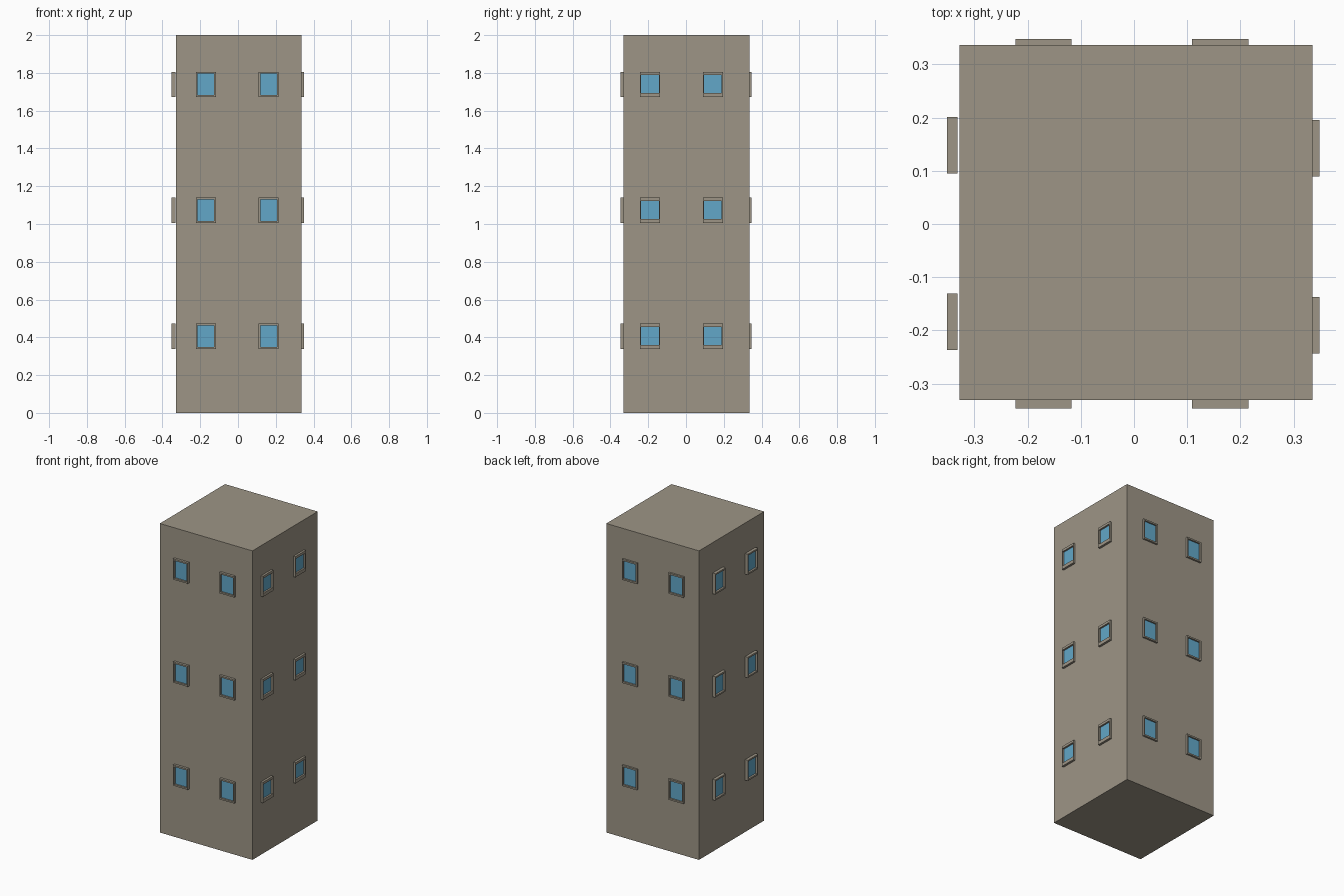
import bpy, bmesh
from math import radians
from mathutils import Matrix, Vector

if "Cube" in bpy.data.objects:
    bpy.data.objects.remove(bpy.data.objects["Cube"], do_unlink=True)


def material(name, rgb):
    m = bpy.data.materials.new(name)
    m.use_nodes = True
    m.diffuse_color = (*rgb, 1)
    m.node_tree.nodes["Principled BSDF"].inputs["Base Color"].default_value = (*rgb, 1)
    return m


STONE = material("stone", (0.337, 0.300, 0.238))
GLASS = material("blue glass", (0.122, 0.386, 0.578))

WIDTH, HEIGHT = 0.106, 0.134
FLOORS = {"lower": 0.405, "middle": 1.072, "upper": 1.739}


def add_object(name, mesh):
    obj = bpy.data.objects.new(name, mesh)
    bpy.context.collection.objects.link(obj)
    return obj


def box(bm, lo, hi):
    lo, hi = Vector(lo), Vector(hi)
    size = hi - lo
    bmesh.ops.create_cube(bm, size=1, matrix=Matrix.Translation((lo + hi) / 2)
                          @ Matrix.Diagonal((*size, 1)))


def window_mesh(name, back, front, glass, side, top, bottom):
    """Framed window facing local -y, with its glass sunk into the frame."""
    bm = bmesh.new()
    box(bm, (-WIDTH / 2, -front, -HEIGHT / 2), (WIDTH / 2, -back, HEIGHT / 2))
    pane = min(bm.faces, key=lambda f: f.calc_center_median().y)
    bmesh.ops.inset_region(bm, faces=[pane], thickness=0.003)
    for v in pane.verts:
        v.co.x = (WIDTH / 2 - side) * (1 if v.co.x > 0 else -1)
        v.co.z = HEIGHT / 2 - top if v.co.z > 0 else bottom - HEIGHT / 2
    pane = bmesh.ops.extrude_discrete_faces(bm, faces=[pane])["faces"][0]
    for v in pane.verts:
        v.co.y = -glass
    pane.material_index = 1
    bmesh.ops.recalc_face_normals(bm, faces=bm.faces)
    mesh = bpy.data.meshes.new(name)
    bm.to_mesh(mesh)
    bm.free()
    mesh.materials.append(STONE)
    mesh.materials.append(GLASS)
    return mesh


# Tower body
bm = bmesh.new()
box(bm, (-0.328, -0.331, 0), (0.335, 0.336, 2))
body = bpy.data.meshes.new("tower_body")
bm.to_mesh(body)
bm.free()
body.materials.append(STONE)
add_object("tower_body", body)

# Windows: wall, turn, columns along the wall, frame back, front, glass, margins
WALLS = [
    ("front", 0, (-0.170, 0.162), (0.325, 0.347, 0.336), (0.009, 0.010, 0.010)),
    ("left", 90, (-0.190, 0.142), (0.330, 0.349, 0.338), (0.006, 0.016, 0.022)),
    ("back", 180, (-0.162, 0.170), (0.330, 0.348, 0.338), (0.009, 0.010, 0.010)),
    ("right", 270, (-0.148, 0.184), (0.332, 0.351, 0.338), (0.009, 0.010, 0.010)),
]
for wall, turn, columns, depths, margins in WALLS:
    mesh = window_mesh(wall + "_window", *depths, *margins)
    spin = Matrix.Rotation(radians(turn), 4, "Z")
    for floor, z in FLOORS.items():
        for i, x in enumerate(columns, 1):
            window = add_object(f"{wall}_{floor}_window_{i}", mesh)
            window.matrix_world = spin @ Matrix.Translation((x, 0, z))
